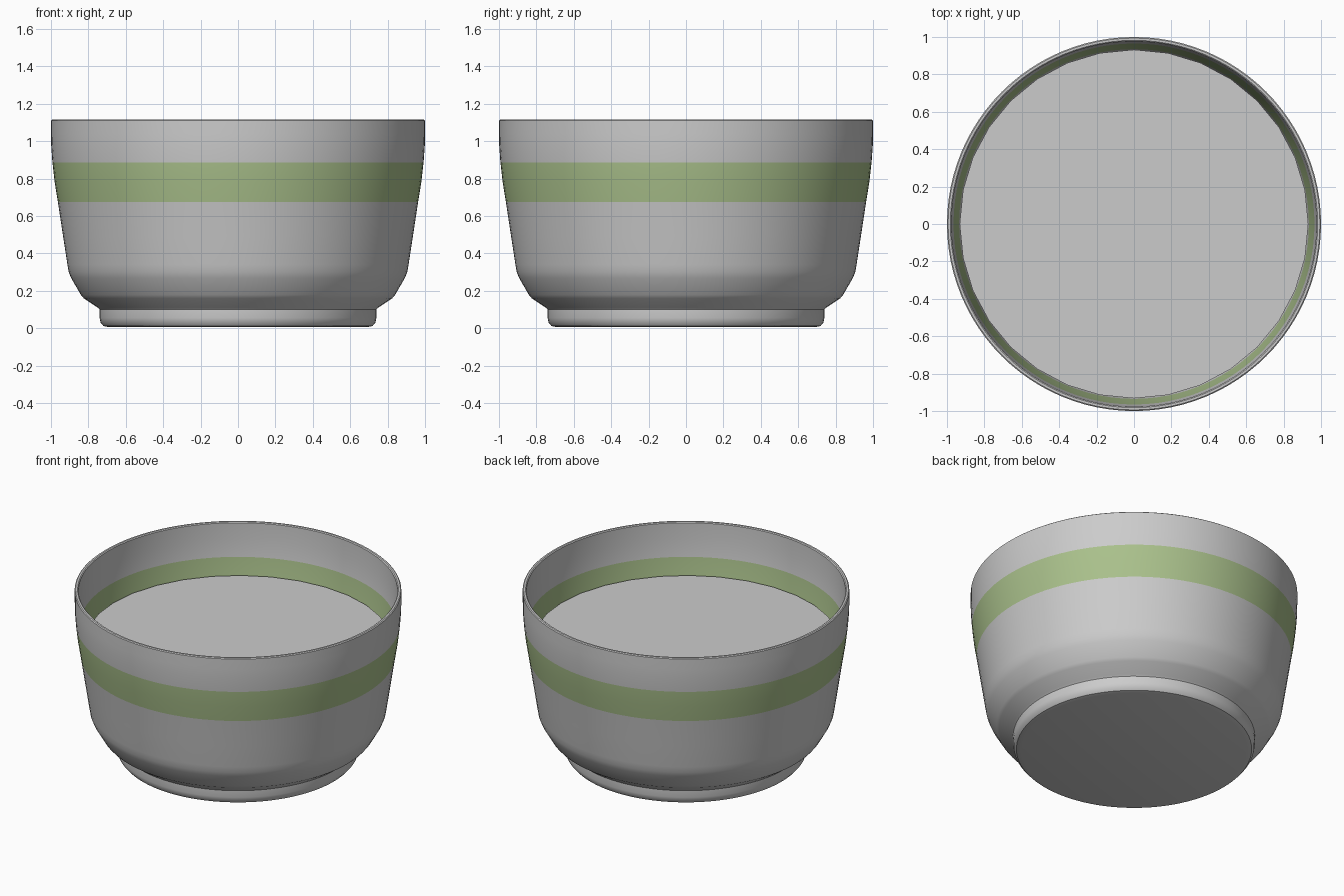
import bpy, bmesh
from math import pi, radians

if "Cube" in bpy.data.objects:
    bpy.data.objects.remove(bpy.data.objects["Cube"])

BAND = (0.675, 0.885)

def lathe(name, profile, steps):
    """Revolve an (r, z) profile about the z axis."""
    bm = bmesh.new()
    verts = [bm.verts.new((r, 0, z)) for r, z in profile]
    edges = [bm.edges.new(p) for p in zip(verts, verts[1:])]
    bmesh.ops.spin(bm, geom=verts + edges, cent=(0, 0, 0), axis=(0, 0, 1),
                   angle=2 * pi, steps=steps)
    bmesh.ops.remove_doubles(bm, verts=bm.verts, dist=1e-4)
    bmesh.ops.recalc_face_normals(bm, faces=bm.faces)
    me = bpy.data.meshes.new(name)
    bm.to_mesh(me)
    bm.free()
    ob = bpy.data.objects.new(name, me)
    bpy.context.collection.objects.link(ob)
    return ob

# bowl: foot, flared shoulder, wall, lip, then back down the inside
outer = [(0, 0.005), (0.69, 0.005), (0.72, 0.012), (0.735, 0.03), (0.74, 0.055),
         (0.74, 0.1), (0.75, 0.11), (0.825, 0.16), (0.84, 0.178), (0.892, 0.268),
         (0.905, 0.3), (0.912, 0.34), (0.935, 0.49), (0.963, BAND[0]),
         (0.98, 0.78), (0.992, BAND[1]), (0.999, 0.98), (1.0, 1.04), (1.0, 1.11)]
inner = [(0.994, 1.115), (0.982, 1.115), (0.976, 1.11), (0.975, 1.0),
         (0.965, BAND[1]), (0.951, 0.78), (0.935, BAND[0]), (0.908, 0.49),
         (0.875, 0.3), (0.81, 0.19), (0.71, 0.12), (0, 0.12)]
bowl = lathe("bowl", outer + inner, 96)

# green stripe inside and out
grey = bpy.data.materials.new("glaze")
grey.diffuse_color = (0.8, 0.8, 0.8, 1)
grey.use_nodes = True
grey.node_tree.nodes["Principled BSDF"].inputs["Base Color"].default_value = grey.diffuse_color
green = bpy.data.materials.new("green_stripe")
green.diffuse_color = (0.40, 0.53, 0.26, 1)
green.use_nodes = True
green.node_tree.nodes["Principled BSDF"].inputs["Base Color"].default_value = green.diffuse_color
bowl.data.materials.append(grey)
bowl.data.materials.append(green)
for f in bowl.data.polygons:
    r = (f.center.x ** 2 + f.center.y ** 2) ** 0.5
    if r > 0.9 and BAND[0] < f.center.z < BAND[1]:
        f.material_index = 1

bpy.context.view_layer.objects.active = bowl
bowl.select_set(True)
bpy.ops.object.shade_smooth_by_angle(angle=radians(35))
bowl.select_set(False)

# flat surface of the contents
bpy.ops.mesh.primitive_circle_add(vertices=32, radius=0.932, fill_type='NGON',
                                  location=(0, 0, 0.775))
bpy.context.object.name = "contents_surface"
